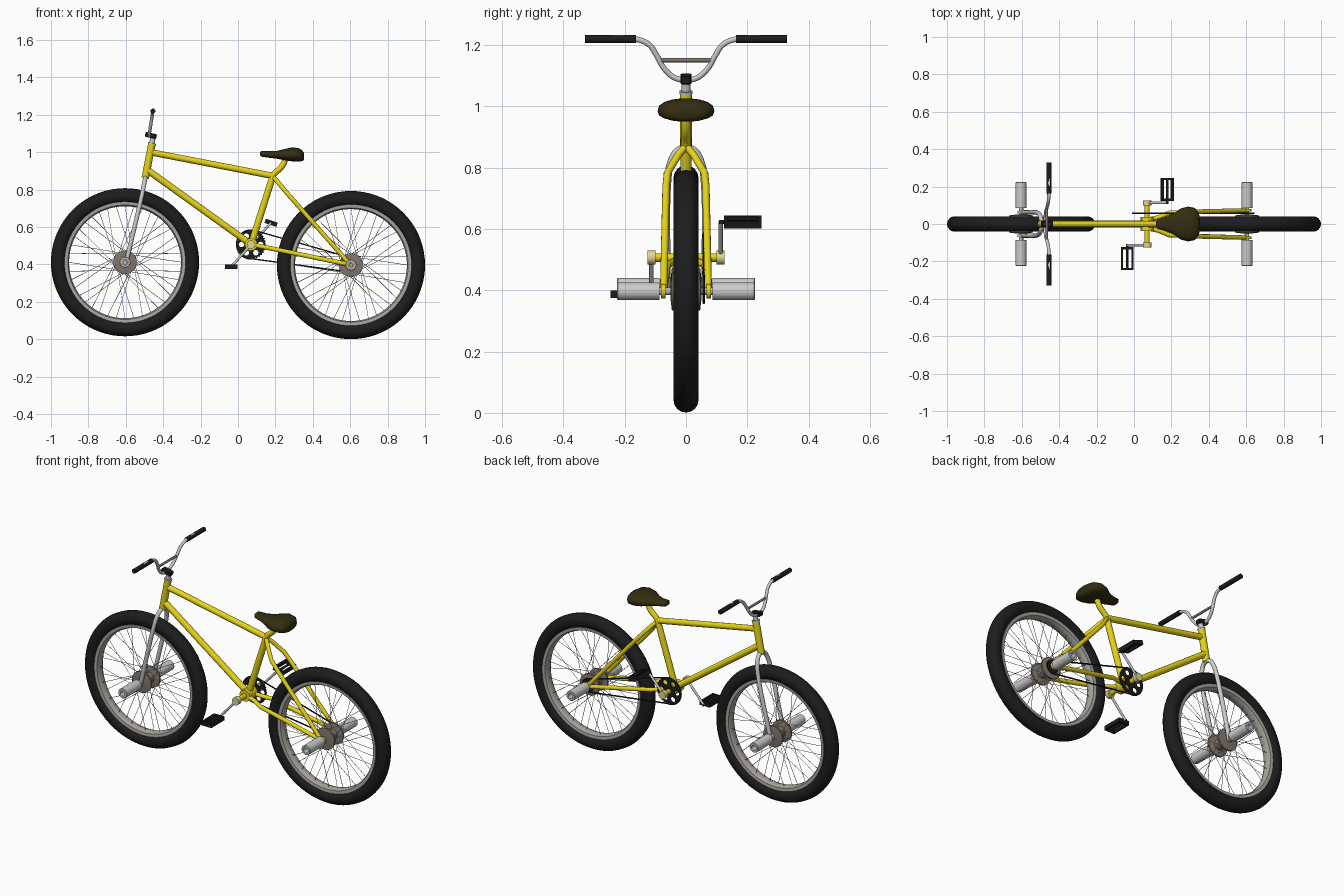
import bpy, bmesh
from math import sin, cos, pi, radians
from mathutils import Vector

if "Cube" in bpy.data.objects:
    bpy.data.objects.remove(bpy.data.objects["Cube"])


def mat(name, r, g, b):
    m = bpy.data.materials.new(name)
    m.diffuse_color = (r, g, b, 1)
    m.use_nodes = True
    m.node_tree.nodes["Principled BSDF"].inputs["Base Color"].default_value = m.diffuse_color
    return m


YELLOW = mat("yellow_paint", 0.80, 0.66, 0.01)
PALE = mat("pale_yellow", 0.75, 0.68, 0.30)
BLACK = mat("black_rubber", 0.012, 0.012, 0.012)
BROWN = mat("dark_leather", 0.035, 0.026, 0.005)
HUB = mat("hub_metal", 0.22, 0.18, 0.15)
RIM = mat("rim_metal", 0.40, 0.38, 0.34)
STEEL = mat("steel", 0.50, 0.50, 0.50)


def finish(ob, material, angle=40):
    bpy.ops.object.select_all(action='DESELECT')
    ob.select_set(True)
    bpy.context.view_layer.objects.active = ob
    if ob.type == 'CURVE':
        bpy.ops.object.convert(target='MESH')
        ob = bpy.context.view_layer.objects.active
    bpy.ops.object.shade_smooth_by_angle(angle=radians(angle))
    if material:
        ob.data.materials.clear()
        ob.data.materials.append(material)
    return ob


def tube(name, paths, r, material, smooth=False, cyclic=False, res=4):
    """Round tube along one or more point paths."""
    cu = bpy.data.curves.new(name, 'CURVE')
    cu.dimensions = '3D'
    cu.bevel_depth, cu.bevel_resolution = r, res
    cu.use_fill_caps, cu.resolution_u = True, 6
    for pts in paths:
        sp = cu.splines.new('BEZIER' if smooth else 'POLY')
        data = sp.bezier_points if smooth else sp.points
        data.add(len(pts) - 1)
        for p, co in zip(data, pts):
            if smooth:
                p.co = co
                p.handle_left_type = p.handle_right_type = 'AUTO'
            else:
                p.co = (*co, 1)
        sp.use_cyclic_u = cyclic
    ob = bpy.data.objects.new(name, cu)
    bpy.context.collection.objects.link(ob)
    return finish(ob, material)


def mesh_object(name, bm, material, angle=40):
    bmesh.ops.recalc_face_normals(bm, faces=bm.faces)
    me = bpy.data.meshes.new(name)
    bm.to_mesh(me)
    bm.free()
    ob = bpy.data.objects.new(name, me)
    bpy.context.collection.objects.link(ob)
    return finish(ob, material, angle)


def loft(bm, rings, closed=False):
    rows = [[bm.verts.new(p) for p in ring] for ring in rings]
    n = len(rows[0])
    for i in range(len(rows) if closed else len(rows) - 1):
        a, b = rows[i], rows[(i + 1) % len(rows)]
        for j in range(n):
            k = (j + 1) % n
            bm.faces.new((a[j], a[k], b[k], b[j]))
    if not closed:
        bm.faces.new(rows[0])
        bm.faces.new(rows[-1])


def lathe(name, profile, c, material, segs=72, angle=40):
    """Closed (radius, y) profile turned around the y axis."""
    bm = bmesh.new()
    loft(bm, [[(c[0] + r * cos(t), c[1] + y, c[2] + r * sin(t)) for r, y in profile]
              for t in (2 * pi * i / segs for i in range(segs))], True)
    return mesh_object(name, bm, material, angle)


FRONT, REAR = (-0.604, 0, 0.412), (0.604, 0, 0.397)
BB = (0.07, 0, 0.507)

# Wheels: tyre, rim, hub, spokes, pegs
for tag, c in (("front", FRONT), ("rear", REAR)):
    lathe(tag + "_tyre", [(0.355 + 0.041 * cos(a), 0.041 * sin(a))
                          for a in (2 * pi * i / 16 for i in range(16))], c, BLACK)
    lathe(tag + "_rim", [(0.299, -0.012), (0.299, 0.012), (0.306, 0.027), (0.324, 0.029),
                         (0.324, -0.029), (0.306, -0.027)], c, RIM)
    lathe(tag + "_hub", [(0.005, -0.05), (0.03, -0.05), (0.063, -0.046), (0.063, -0.036),
                         (0.03, -0.03), (0.03, 0.03), (0.063, 0.036), (0.063, 0.046),
                         (0.03, 0.05), (0.005, 0.05)], c, HUB, 32)
    spokes = []
    for i in range(40):
        s = 1 if i % 2 else -1
        lean = 0.75 if i % 4 < 2 else -0.75
        a = 2 * pi * i / 40
        spokes.append([(c[0] + 0.058 * cos(a + lean), s * 0.04, c[2] + 0.058 * sin(a + lean)),
                       (c[0] + 0.302 * cos(a), s * 0.006, c[2] + 0.302 * sin(a))])
    tube(tag + "_spokes", spokes, 0.0014, STEEL, res=0)
    tube(tag + "_axle", [[(c[0], -0.1, c[2]), (c[0], 0.1, c[2])]], 0.012, STEEL)
    for s in (-1, 1):
        side = "_left" if s < 0 else "_right"
        lathe(tag + "_peg" + side, [(0.015, s * 0.086), (0.029, s * 0.086), (0.029, s * 0.222),
                                    (0.026, s * 0.225), (0.015, s * 0.225)], c, None, 32)

# Frame tubes
tube("head_tube", [[(-0.496, 0, 0.862), (-0.460, 0, 1.046)]], 0.020, YELLOW, res=6)
tube("top_tube", [[(-0.468, 0, 1.0), (0.190, 0, 0.873)]], 0.017, YELLOW)
tube("down_tube", [[(-0.488, 0, 0.908), BB]], 0.018, YELLOW)
tube("seat_tube", [[BB, (0.186, 0, 0.872)]], 0.018, YELLOW)
tube("seat_post", [[(0.175, 0, 0.84), (0.19, 0, 0.88), (0.235, 0, 0.925), (0.262, 0, 0.985)]],
     0.016, YELLOW, smooth=True)
tube("seat_stays", [[(0.185, 0, 0.872), (0.212, s * 0.025, 0.842), (0.262, s * 0.061, 0.782),
                     (0.30, s * 0.065, 0.739), (0.602, s * 0.073, 0.397)] for s in (-1, 1)],
     0.012, YELLOW)
tube("chain_stays", [[(0.07, s * 0.022, 0.507), (0.13, s * 0.035, 0.495), (0.19, s * 0.060, 0.483),
                      (0.602, s * 0.073, 0.398)] for s in (-1, 1)], 0.012, YELLOW)
tube("rear_dropouts", [[(0.604, s * 0.067, 0.397), (0.604, s * 0.081, 0.397)] for s in (-1, 1)],
     0.023, YELLOW)
tube("bottom_bracket", [[(0.07, -0.037, 0.507), (0.07, 0.037, 0.507)]], 0.034, YELLOW, res=6)

# Fork and steerer
tube("fork_legs", [[(-0.494, 0, 0.866), (-0.497, s * 0.028, 0.855), (-0.505, s * 0.050, 0.815),
                    (-0.515, s * 0.059, 0.765), (-0.598, s * 0.062, 0.412)] for s in (-1, 1)],
     0.012, None, smooth=True)
tube("fork_ends", [[(FRONT[0], s * 0.056, 0.412), (FRONT[0], s * 0.07, 0.412)] for s in (-1, 1)],
     0.019, None)
tube("steerer", [[(-0.462, 0, 1.04), (-0.453, 0, 1.085)]], 0.014, None)
tube("headset_ring", [[(-0.461, 0, 1.042), (-0.459, 0, 1.05)]], 0.022, None)

# Stem block
bm = bmesh.new()
bmesh.ops.create_cube(bm, size=1)
for v in bm.verts:
    v.co = Vector((v.co.x * 0.062, v.co.y * 0.036, v.co.z * 0.026))
bmesh.ops.bevel(bm, geom=bm.edges[:], offset=0.004, segments=1, affect='EDGES')
stem = mesh_object("stem", bm, BLACK, 30)
stem.location = (-0.466, 0, 1.09)
stem.rotation_euler = (0, radians(12), 0)

# Handlebar, crossbar, grips
half = [(0.035, 1.093), (0.072, 1.125), (0.095, 1.165), (0.122, 1.203), (0.165, 1.22), (0.32, 1.22)]
side_pts = [(-0.476 + 0.021 * (z - 1.087) / 0.133, y, z) for y, z in half]
bar = [(x, -y, z) for x, y, z in reversed(side_pts)] + [(-0.476, 0, 1.087)] + side_pts
tube("handlebar", [bar], 0.009, None, smooth=True)
tube("crossbar", [[(-0.466, -0.087, 1.151), (-0.466, 0.087, 1.151)]], 0.007, HUB)
for s in (-1, 1):
    tube("grip_left" if s < 0 else "grip_right",
         [[(-0.455, s * 0.164, 1.22), (-0.455, s * 0.33, 1.22)]], 0.0135, BLACK)

# Seat: x, half width, top z, bottom z
bm = bmesh.new()
sections = [(0.118, 0.014, 1.001, 0.984), (0.127, 0.027, 1.008, 0.976), (0.17, 0.038, 1.006, 0.970),
            (0.21, 0.055, 1.008, 0.965), (0.25, 0.083, 1.018, 0.957), (0.29, 0.093, 1.027, 0.951),
            (0.325, 0.086, 1.022, 0.950), (0.345, 0.062, 1.010, 0.953), (0.353, 0.035, 0.995, 0.960)]
rings = []
for x, w, zt, zb in sections:
    mid, ring = zb + (zt - zb) * 0.45, []
    for i in range(18):
        a = 2 * pi * i / 18
        h = (zt - mid) if sin(a) > 0 else (mid - zb)
        ring.append((x, w * cos(a), mid + h * abs(sin(a)) ** 0.8 * (1 if sin(a) > 0 else -1)))
    rings.append(ring)
loft(bm, rings)
mesh_object("seat", bm, BROWN, 50)

# Chainring with teeth and round holes
cu = bpy.data.curves.new("chainring", 'CURVE')
cu.dimensions, cu.fill_mode, cu.extrude = '2D', 'BOTH', 0.003
outlines = [[((0.080 if i % 4 < 2 else 0.074) * cos(i * pi / 64),
              (0.080 if i % 4 < 2 else 0.074) * sin(i * pi / 64)) for i in range(128)]]
for k in range(6):
    cx, cy = 0.051 * cos(k * pi / 3), 0.051 * sin(k * pi / 3)
    outlines.append([(cx + 0.015 * cos(j * pi / 8), cy + 0.015 * sin(j * pi / 8)) for j in range(16)])
for pts in outlines:
    sp = cu.splines.new('POLY')
    sp.points.add(len(pts) - 1)
    for p, co in zip(sp.points, pts):
        p.co = (*co, 0, 1)
    sp.use_cyclic_u = True
ring = bpy.data.objects.new("chainring", cu)
bpy.context.collection.objects.link(ring)
ring.location, ring.rotation_euler = (BB[0], 0.058, BB[2]), (pi / 2, 0, 0)
finish(ring, BLACK, 30)

# Rear cog and chain
tube("rear_cog", [[(0.604, 0.054, 0.397), (0.604, 0.061, 0.397)]], 0.036, BLACK, res=8)
loop = [(BB[0] + 0.078 * cos(a), 0.058, BB[2] + 0.078 * sin(a))
        for a in (radians(82 + 196 * i / 20) for i in range(21))]
loop += [(0.604 + 0.038 * cos(a), 0.058, 0.397 + 0.038 * sin(a))
         for a in (radians(-98 + 180 * i / 14) for i in range(15))]
tube("chain", [loop], 0.004, BLACK, cyclic=True, res=1)

# Crank axle, arms, pedals
tube("crank_axle", [[(0.07, -0.11, 0.507), (0.07, 0.11, 0.507)]], 0.014, YELLOW)
for s, px, pz, tilt in ((-1, -0.037, 0.387, 0), (1, 0.177, 0.623, 18)):
    side = "_left" if s < 0 else "_right"
    tube("crank_cap" + side, [[(0.07, s * 0.1, 0.507), (0.07, s * 0.125, 0.507)]], 0.023, PALE, res=6)
    tube("crank_arm" + side, [[(0.07, s * 0.113, 0.507), (px, s * 0.113, pz)]], 0.007, None)
    tube("pedal_axle" + side, [[(px, s * 0.107, pz), (px, s * 0.24, pz)]], 0.007, BLACK)
    bm = bmesh.new()
    for x, y, sx, sy in ((-0.028, 0, 0.011, 0.122), (0.028, 0, 0.011, 0.122),
                         (0, -0.055, 0.056, 0.012), (0, 0.055, 0.056, 0.012)):
        new = bmesh.ops.create_cube(bm, size=1)['verts']
        for v in new:
            v.co = Vector((x + v.co.x * sx, y + v.co.y * sy, v.co.z * 0.024))
    pedal = mesh_object("pedal" + side, bm, BLACK, 30)
    pedal.location = (px, s * 0.185, pz)
    pedal.rotation_euler = (0, radians(tilt), 0)
